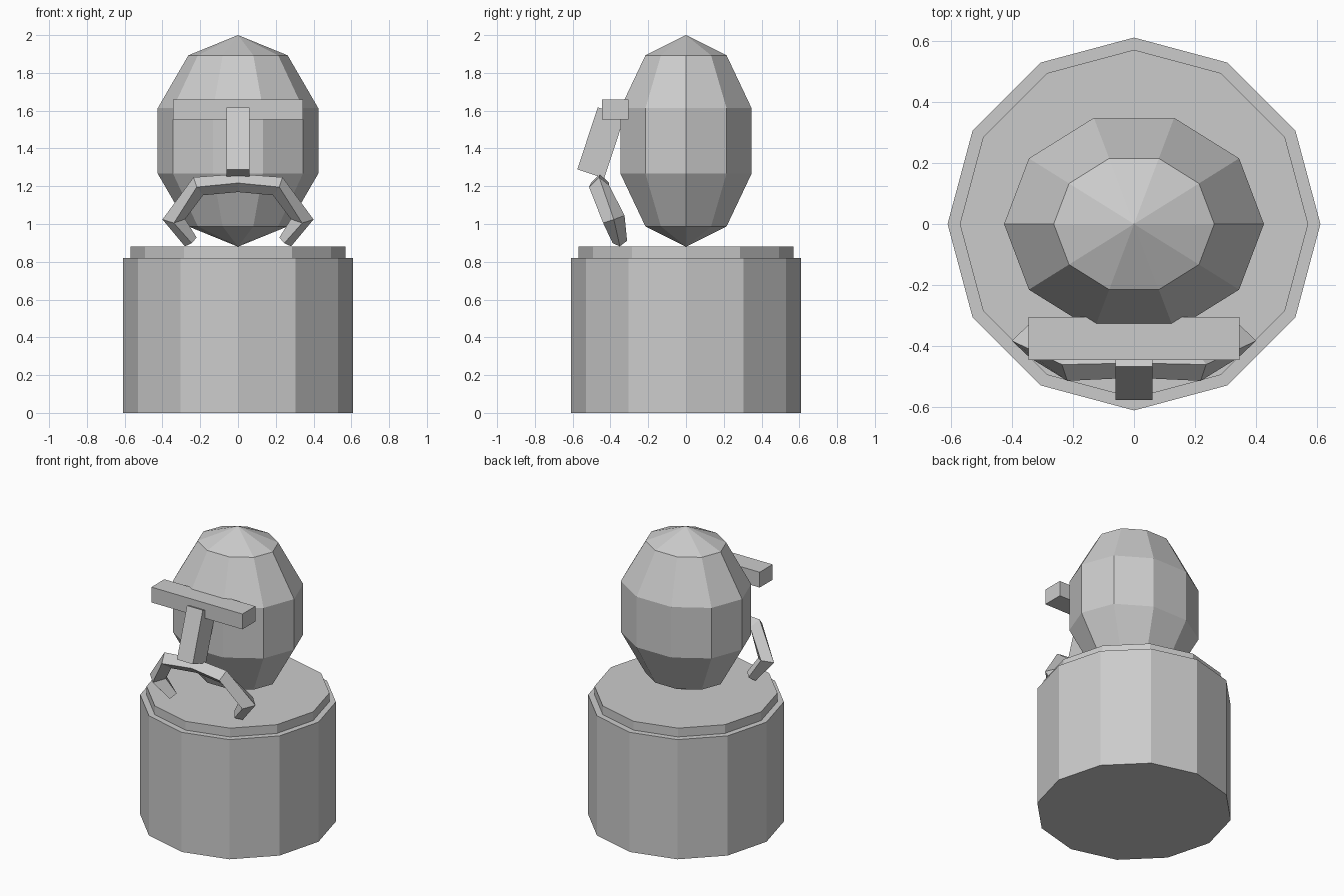
import bpy, bmesh
from math import sin, cos, pi
from mathutils import Vector, Matrix

if "Cube" in bpy.data.objects:
    bpy.data.objects.remove(bpy.data.objects["Cube"])


def finish(name, bm):
    bmesh.ops.recalc_face_normals(bm, faces=bm.faces)
    mesh = bpy.data.meshes.new(name)
    bm.to_mesh(mesh)
    bm.free()
    obj = bpy.data.objects.new(name, mesh)
    bpy.context.collection.objects.link(obj)
    return obj


def loft(name, rings):
    """Skin a list of point rings, closing both ends."""
    bm = bmesh.new()
    loops = [[bm.verts.new(p) for p in ring] for ring in rings]
    n = len(loops[0])
    for a, b in zip(loops, loops[1:]):
        for i in range(n):
            j = (i + 1) % n
            bm.faces.new((a[i], a[j], b[j], b[i]))
    bm.faces.new(loops[0])
    bm.faces.new(loops[-1])
    bmesh.ops.remove_doubles(bm, verts=bm.verts, dist=0.0001)
    return finish(name, bm)


def ellipse(n, rx, ry, z):
    return [(rx * cos(2 * pi * i / n), ry * sin(2 * pi * i / n), z) for i in range(n)]


def box(name, centre, size, tilt=0.0):
    bm = bmesh.new()
    matrix = (Matrix.Translation(centre) @ Matrix.Rotation(tilt, 4, 'X')
              @ Matrix.Diagonal((*size, 1)))
    bmesh.ops.create_cube(bm, size=1, matrix=matrix)
    return finish(name, bm)


# Pedestal and its top disc
loft("pedestal", [ellipse(12, 0.61, 0.61, z) for z in (0, 0.82)])
loft("pedestal_top", [ellipse(12, 0.57, 0.57, z) for z in (0.82, 0.88)])

# Egg-shaped head, ten segments and five bands
loft("head", [ellipse(10, 0.447 * sin(k * pi / 5), 0.384 * sin(k * pi / 5),
                      1.44 + 0.56 * cos(k * pi / 5)) for k in range(6)])

# Brow bar and tilted nose
box("brow", (0, -0.375, 1.607), (0.69, 0.14, 0.105))
box("nose", (0, -0.45, 1.43), (0.12, 0.15, 0.346), -0.32)

# Drooping moustache: tapered four-sided tube, mirrored across x
half = [((0.25, -0.35, 0.905), 0.039), ((0.34, -0.382, 1.025), 0.06),
        ((0.21, -0.46, 1.2), 0.054)]
path = ([((-p[0], p[1], p[2]), r) for p, r in half]
        + [((0, -0.455, 1.217), 0.048)] + half[::-1])
points = [Vector(p) for p, r in path]
sections = []
for i, (p, r) in enumerate(path):
    before = (points[i] - points[i - 1]).normalized() if i else Vector()
    after = (points[i + 1] - points[i]).normalized() if i < len(path) - 1 else Vector()
    tangent = (before + after).normalized()
    u = tangent.cross(Vector((0, -1, 0))).normalized()
    w = tangent.cross(u)
    sections.append([points[i] + r * d for d in (u, w, -u, -w)])
loft("moustache", sections)
